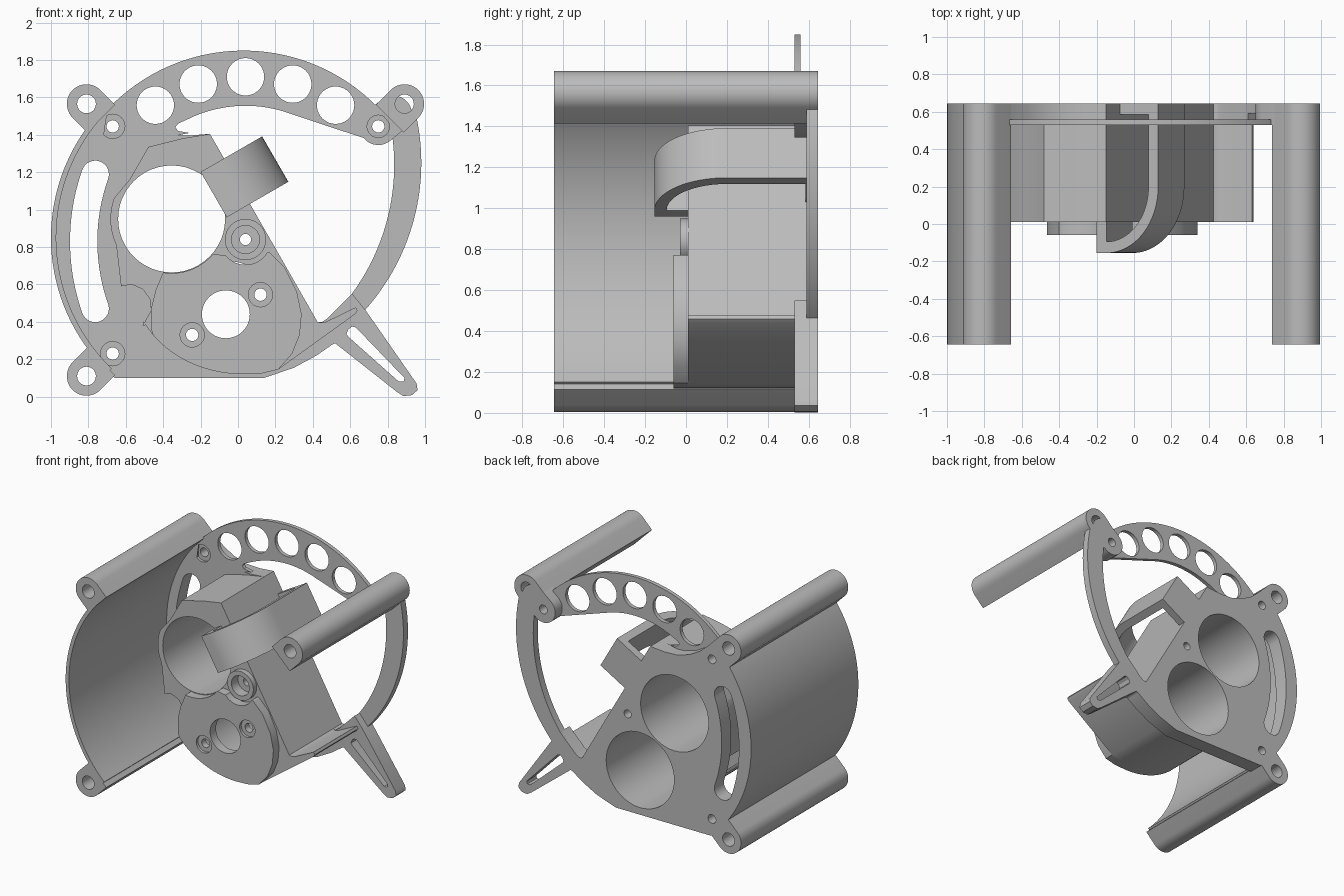
import bpy, bmesh, math
from mathutils import Matrix, Vector

if "Cube" in bpy.data.objects:
    bpy.data.objects.remove(bpy.data.objects["Cube"])

grey = bpy.data.materials.new("plain grey")
grey.use_nodes = True
grey.diffuse_color = (0.5, 0.5, 0.5, 1)
grey.node_tree.nodes["Principled BSDF"].inputs["Base Color"].default_value = (0.5, 0.5, 0.5, 1)


def arc(c, r, a0, a1, n=32, ry=None):
    """Points on an arc, angles in degrees."""
    ry = r if ry is None else ry
    steps = [math.radians(a0 + (a1 - a0) * i / n) for i in range(n + 1)]
    return [(c[0] + r * math.cos(a), c[1] + ry * math.sin(a)) for a in steps]


def circle(c, r, n=48):
    return arc(c, r, 0, 360, n)[:-1]


def capsule(p, q, r):
    """Rounded bar outline between two points."""
    d = math.degrees(math.atan2(q[1] - p[1], q[0] - p[0]))
    return arc(q, r, d - 90, d + 90, 16) + arc(p, r, d + 90, d + 270, 16)


def prism(name, loops, y0, y1, frame=None):
    """Extrude an outline with holes; the first loop is the outside."""
    curve = bpy.data.curves.new(name, "CURVE")
    curve.dimensions = "2D"
    curve.fill_mode = "BOTH"
    curve.extrude = (y1 - y0) / 2
    for loop in loops:
        spline = curve.splines.new("POLY")
        spline.points.add(len(loop) - 1)
        for point, (u, v) in zip(spline.points, loop):
            point.co = (u, v, 0, 1)
        spline.use_cyclic_u = True
    temp = bpy.data.objects.new(name + "_outline", curve)
    bpy.context.collection.objects.link(temp)
    graph = bpy.context.evaluated_depsgraph_get()
    mesh = bpy.data.meshes.new_from_object(temp.evaluated_get(graph))
    bpy.data.objects.remove(temp)
    bpy.data.curves.remove(curve)
    if frame is None:
        frame = Matrix.Translation((0, (y0 + y1) / 2, 0)) @ Matrix.Rotation(math.pi / 2, 4, "X")
    mesh.transform(frame)
    bm = bmesh.new()
    bm.from_mesh(mesh)
    bmesh.ops.remove_doubles(bm, verts=bm.verts, dist=0.0001)
    bmesh.ops.recalc_face_normals(bm, faces=bm.faces)
    bm.to_mesh(mesh)
    bm.free()
    mesh.name = name
    mesh.materials.clear()
    mesh.materials.append(grey)
    obj = bpy.data.objects.new(name, mesh)
    bpy.context.collection.objects.link(obj)
    bpy.ops.object.select_all(action="DESELECT")
    obj.select_set(True)
    bpy.context.view_layer.objects.active = obj
    bpy.ops.object.shade_smooth_by_angle(angle=math.radians(30))
    return obj


FRONT, BACK = -0.645, 0.645
STEP = 0.53
RIM = (0, 0.85)
LENS, MOTOR, PIVOT = (-0.355, 0.95), (-0.065, 0.44), (0.04, 0.84)
BORE = 0.286
SCREWS = [(-0.67, 1.445), (-0.67, 0.23)]
CORNER = (0.75, 1.445)

# Corner posts, each with a round head and a flat inner end
for name, c, turn in (("upper_right_post", (-0.81, 1.565), 135),
                      ("lower_right_post", (-0.81, 0.11), 225),
                      ("upper_left_post", (0.89, 1.565), 45)):
    head = arc(c, 0.105, turn - 90, turn + 90, 24)
    a = math.radians(turn)
    inward = Vector((-math.cos(a), -math.sin(a))) * 0.11
    foot = [tuple(Vector(head[-1]) + inward), tuple(Vector(head[0]) + inward)]
    prism(name, [head + foot, circle(c, 0.05, 32)], FRONT, BACK)

# Curved side wall
prism("side_shell", [arc(RIM, 1, 133, 226, 48) + arc(RIM, 0.972, 226, 133, 48)], FRONT, BACK)

# Back plate with curved slot, bores and countersunk screw holes
plate = (arc(RIM, 0.998, 133, 226, 48)
         + [(-0.66, 0.1), (0.14, 0.1), (0.3, 0.155), (0.42, 0.22), (0.52, 0.29), (0.68, 0.465),
            (0.61, 0.55), (0.48, 0.42), (0.45, 0.4), (0.425, 0.4), (-0.15, 1.405),
            (-0.27, 1.395), (-0.38, 1.4), (-0.48, 1.43), (-0.57, 1.48)])
S = (0.25, 0.83)
slot_end = [(S[0] + 1.075 * math.cos(math.radians(a)), S[1] + 1.075 * math.sin(math.radians(a)))
            for a in (160.5, 199.5)]
slot = (arc(S, 1.148, 160.5, 199.5) + arc(slot_end[1], 0.073, 199.5, 379.5, 16)[1:-1]
        + arc(S, 1.002, 199.5, 160.5) + arc(slot_end[0], 0.073, -19.5, 160.5, 16)[1:-1])
openings = [slot, circle(LENS, BORE), circle(MOTOR, BORE), circle(PIVOT, 0.03, 24)]
for name, r, y0, y1 in (("back_plate_front", 0.065, STEP, 0.55), ("back_plate", 0.033, 0.55, BACK)):
    prism(name, [plate] + openings + [circle(c, r, 24) for c in SCREWS], y0, y1)

# Thin arch with a row of round holes
A = (0.04, 0.87)
arch = (arc((0.03, 0.85), 1, 138, 44, 64) + [(0.83, 1.43), (0.75, 1.36), (0.68, 1.38)]
        + arc((0.04, 0.855), 0.7, 70, 117, 32)
        + [(-0.32, 1.46), (-0.335, 1.44), (-0.32, 1.42), (-0.26, 1.41), (-0.4, 1.38), (-0.72, 1.38)])
holes = [circle(arc(A, 0.84, a, a + 1, 1)[0], 0.1, 40) for a in (55, 72.5, 90, 107.5, 125)]
prism("hole_arch", [arch, circle(SCREWS[0], 0.065, 24), circle(CORNER, 0.06, 24)] + holes, STEP, 0.56)

# Screw lug under the left post
lug = capsule(CORNER, (0.83, 1.51), 0.1)
prism("corner_lug_front", [lug, circle(CORNER, 0.06, 24)], STEP, 0.55)
prism("corner_lug", [lug, circle(CORNER, 0.033, 24)], 0.55, BACK)

# Left side ring
prism("side_ring", [arc((-0.2, 1.25), 1.18, -42, 11.5, 48) + arc((-0.33, 1.24), 1.165, 9, -37, 48)],
      0.59, BACK)

# Slotted foot
foot = [(0.48, 0.27), (0.52, 0.285), (0.85, 0.025), (0.885, 0.003), (0.93, 0.008), (0.96, 0.035),
        (0.955, 0.07), (0.68, 0.465), (0.61, 0.55), (0.5, 0.44)]
foot_slot = [(0.58, 0.335), (0.59, 0.32), (0.86, 0.08), (0.885, 0.08), (0.89, 0.1),
             (0.63, 0.37), (0.61, 0.375), (0.59, 0.36)]
prism("foot", [foot, foot_slot], STEP, BACK)

# Main housing with its flat sloping side and arm
housing = ([(-0.15, 1.405), (-0.3, 1.38), (-0.48, 1.335), (-0.58, 1.16)]
           + arc(LENS, 0.327, 160, 205, 16)
           + [(-0.625, 0.59), (-0.57, 0.6), (-0.51, 0.575), (-0.47, 0.52), (-0.465, 0.46), (-0.51, 0.38)]
           + arc((0.03, 0.61), 0.59, 205, 270, 24, 0.49)
           + [(0.13, 0.125), (0.215, 0.145), (0.625, 0.44), (0.64, 0.46), (0.63, 0.478),
              (0.47, 0.4), (0.45, 0.395), (0.425, 0.4)])
prism("housing", [housing, circle(LENS, BORE), circle(MOTOR, BORE), circle(PIVOT, 0.075, 32)], 0.01, STEP)

# Pivot cup
prism("pivot_cup", [circle(PIVOT, 0.11), circle(PIVOT, 0.075, 32)], -0.03, 0.02)
prism("pivot_floor", [circle(PIVOT, 0.078, 32), circle(PIVOT, 0.03, 24)], 0.05, 0.1)

# Motor cover with countersunk screws
cover = ([(-0.4, 0.665), (-0.44, 0.57), (-0.465, 0.47), (-0.465, 0.36)]
         + arc((0.03, 0.61), 0.59, 215, 270, 24, 0.49)
         + [(0.13, 0.125), (0.215, 0.145), (0.29, 0.23), (0.33, 0.33), (0.34, 0.44), (0.315, 0.56),
            (0.25, 0.69), (0.17, 0.77)]
         + arc(PIVOT, 0.135, -30, -140, 16) + arc(LENS, 0.29, -40, -98, 16))
for name, r, y0, y1 in (("motor_cover_face", 0.065, -0.06, -0.04), ("motor_cover", 0.033, -0.04, 0.01)):
    prism(name, [cover, circle(MOTOR, 0.128)]
          + [circle(c, r, 24) for c in ((0.12, 0.545), (-0.245, 0.33))], y0, y1)

# Curved cable hook standing off the sloping side
hook = ([(0, 0.02), (0, -0.155)] + arc((0.06, 0.2), 0.32, -90, 0, 24, 0.355)
        + [(0.38, BACK), (0.1, BACK), (0.1, 0.585), (0.32, 0.585)]
        + arc((0.06, 0.2), 0.26, 0, -90, 24, 0.295) + [(0.06, 0.02)])
tilt = Matrix.Translation((-0.13, 0, 1.08)) @ Matrix.Rotation(math.radians(-30), 4, "Y")
prism("cable_hook", [hook], -0.14, 0.14, tilt)
